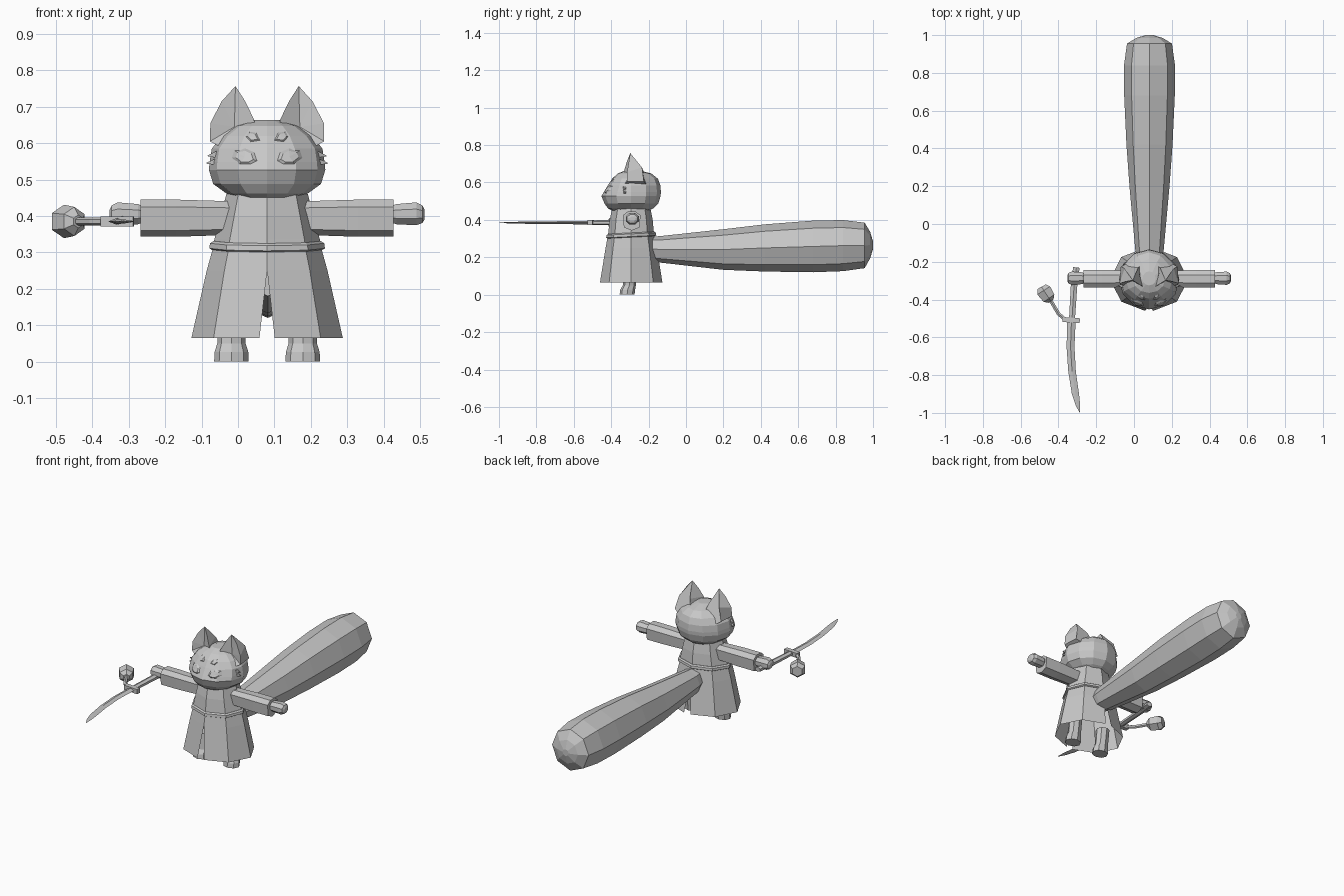
import bpy, bmesh, math
from mathutils import Vector
from mathutils.bvhtree import BVHTree

if "Cube" in bpy.data.objects:
    bpy.data.objects.remove(bpy.data.objects["Cube"])

CX, CY = 0.08, -0.293          # body axis
grey = bpy.data.materials.new("plain grey")
grey.diffuse_color = (0.57, 0.57, 0.57, 1)
grey.use_nodes = True
grey.node_tree.nodes["Principled BSDF"].inputs["Base Color"].default_value = grey.diffuse_color


def finish(name, bm, recalc=True):
    bmesh.ops.remove_doubles(bm, verts=bm.verts[:], dist=0.0004)
    if recalc:
        bmesh.ops.recalc_face_normals(bm, faces=bm.faces[:])
    me = bpy.data.meshes.new(name)
    bm.to_mesh(me)
    bm.free()
    me.materials.append(grey)
    ob = bpy.data.objects.new(name, me)
    bpy.context.collection.objects.link(ob)
    return ob


def loft(name, rings, cap=True, closed=False):
    """Skin a list of rings that have equal point counts."""
    bm = bmesh.new()
    vs = [[bm.verts.new(p) for p in r] for r in rings]
    n = len(vs[0])
    pairs = list(zip(vs, vs[1:])) + ([(vs[-1], vs[0])] if closed else [])
    for a, b in pairs:
        for i in range(n):
            j = (i + 1) % n
            bm.faces.new((a[i], a[j], b[j], b[i]))
    if cap and not closed:
        bm.faces.new(vs[0])
        bm.faces.new(vs[-1])
    return finish(name, bm)


def oval(z, rx, yf, yb, n=8, cx=CX, cy=CY):
    """Horizontal ring, vertices on the axes, separate front and back depth."""
    pts = []
    for i in range(n):
        a = 2 * math.pi * i / n
        c = math.cos(a)
        y = cy + c * ((cy - yf) * -1 if c > 0 else (cy - yb))
        pts.append((cx + rx * math.sin(a), y, z))
    return pts


def tube(name, path, radii, n=6, squash=1.0):
    """Straight-ish tube through points, with a radius at each."""
    path = [Vector(p) for p in path]
    rings = []
    for i, p in enumerate(path):
        d = (path[min(i + 1, len(path) - 1)] - path[max(i - 1, 0)]).normalized()
        u = d.cross(Vector((0, 0, 1))).normalized()
        v = u.cross(d)
        rings.append([p + radii[i] * (u * math.cos(t) + v * squash * math.sin(t))
                      for t in (2 * math.pi * (k + 0.5) / n for k in range(n))])
    return loft(name, rings)


# Skirt of the robe: open octagon, slit at front and back
bm = bmesh.new()
for s in (1, -1):
    rows = []
    for z, rx, ry, gap in ((0.315, 0.148, 0.125, 0), (0.25, 0.166, 0.137, 0), (0.065, 0.208, 0.167, 0.021)):
        row = []
        for k in range(5):
            a = math.pi * k / 4
            x = gap if k in (0, 4) else rx * math.sin(a)
            row.append(bm.verts.new((CX + s * x, CY - ry * math.cos(a), z)))
        rows.append(row)
    for a, b in zip(rows, rows[1:]):
        for k in range(4):
            bm.faces.new((a[k], a[k + 1], b[k + 1], b[k]))
finish("robe_skirt", bm)

# Upper robe
loft("robe_top", [oval(0.312, 0.15, -0.418, -0.168), oval(0.335, 0.145, -0.415, -0.172),
                  oval(0.40, 0.128, -0.408, -0.178), oval(0.46, 0.112, -0.395, -0.19)])

# Belt, slightly lower at the front
def belt_ring(z, g):
    return [(x, y, zz + 0.05 * (y - CY)) for x, y, zz in oval(z, 0.152 + g, -0.42 - g, -0.166 + g)]
loft("belt", [belt_ring(0.307, 0), belt_ring(0.311, 0.007), belt_ring(0.325, 0.005), belt_ring(0.331, -0.004)])

# Sleeves, hands, legs
section = ((-0.337, 0.425), (-0.312, 0.445), (-0.27, 0.445), (-0.243, 0.425),
           (-0.248, 0.36), (-0.29, 0.343), (-0.332, 0.36))
for s, side in ((-1, "right"), (1, "left")):
    def arm(d, k):
        return [(CX + s * d, -0.29 + (y + 0.29) * k, 0.397 + (z - 0.397) * k) for y, z in section]
    loft(side + "_sleeve", [arm(0.06, 0.88), arm(0.12, 0.92), arm(0.25, 1.0), arm(0.348, 1.0)])

    def hand_ring(d, ry, rz, zc):
        return [(CX + s * d, -0.287 + ry * math.cos(t), zc + rz * math.sin(t))
                for t in (math.pi * (k + 0.5) / 4 for k in range(8))]
    loft(side + "_hand", [hand_ring(0.335, 0.024, 0.022, 0.405), hand_ring(0.355, 0.034, 0.03, 0.405),
                          hand_ring(0.41, 0.038, 0.034, 0.406), hand_ring(0.427, 0.03, 0.026, 0.405),
                          hand_ring(0.433, 0.018, 0.014, 0.404)])

    def foot(z, rx, yf, yb):
        return oval(z, rx * 1.08, yf, yb, 8, CX + s * 0.098, (yf + yb) / 2)
    loft(side + "_leg", [foot(0, 0.044, -0.355, -0.275), foot(0.026, 0.043, -0.352, -0.272),
                         foot(0.05, 0.036, -0.338, -0.268), foot(0.14, 0.036, -0.33, -0.255)])

# Head with muzzle scarf bands
head = loft("head", [oval(*r, n=12) for r in (
    (0.448, 0.082, -0.39, -0.20), (0.462, 0.112, -0.418, -0.175), (0.488, 0.148, -0.436, -0.148),
    (0.527, 0.16, -0.452, -0.136), (0.548, 0.158, -0.44, -0.134), (0.585, 0.152, -0.418, -0.137),
    (0.62, 0.125, -0.395, -0.15), (0.648, 0.085, -0.365, -0.185), (0.664, 0.035, -0.325, -0.25))])
tree = BVHTree.FromObject(head, bpy.context.evaluated_depsgraph_get())


def plate(name, outline, lift):
    """Thin face detail laid on the front of the head."""
    def snap(x, z, up):
        hit = tree.ray_cast(Vector((x, -1, z)), Vector((0, 1, 0)))[0]
        return (x, (hit.y if hit else CY) - up, z)
    bm = bmesh.new()
    n = len(outline)
    mx, mz = (sum(p[i] for p in outline) / n for i in (0, 1))
    c = bm.verts.new(snap(mx, mz, lift))
    mid = [bm.verts.new(snap(mx + (x - mx) * 0.7, mz + (z - mz) * 0.7, lift)) for x, z in outline]
    rim = [bm.verts.new(snap(x, z, 0.001)) for x, z in outline]
    for i in range(n):
        j = (i + 1) % n
        bm.faces.new((c, mid[i], mid[j]))
        bm.faces.new((mid[i], rim[i], rim[j], mid[j]))
    finish(name, bm)


eye = ((0.028, 0.552), (0.036, 0.575), (0.06, 0.586), (0.09, 0.58), (0.097, 0.56), (0.075, 0.543), (0.045, 0.543))
brow = ((0.02, 0.608), (0.03, 0.628), (0.05, 0.632), (0.058, 0.618), (0.045, 0.604))
for s, side in ((-1, "right"), (1, "left")):
    plate(side + "_eye", [(CX + s * x, z) for x, z in eye], 0.008)
    plate(side + "_brow_spot", [(CX + s * x, z) for x, z in brow], 0.006)

    # Cheek tufts
    for k, (z, tip) in enumerate(((0.565, 0.163), (0.545, 0.166))):
        tube(f"{side}_cheek_tuft_{k}", [(CX + s * 0.125, -0.33, z + 0.006), (CX + s * tip, -0.325, z)],
             [0.018, 0.002], 4)

    # Ear: hollowed front, bulging back
    bm = bmesh.new()
    def v(x, y, z):
        return bm.verts.new((CX + s * x, y, z))
    rim = [v(*p) for p in ((0.10, -0.345, 0.575), (0.03, -0.335, 0.625), (0.036, -0.33, 0.665), (0.06, -0.315, 0.715),
                           (0.087, -0.298, 0.757), (0.125, -0.305, 0.715), (0.156, -0.315, 0.655),
                           (0.157, -0.315, 0.605))]
    inner = v(0.09, -0.30, 0.645)
    back = [v(0.10, -0.2, 0.575), v(0.045, -0.215, 0.63), v(0.06, -0.235, 0.68), v(0.087, -0.298, 0.757),
            v(0.13, -0.235, 0.68), v(0.15, -0.225, 0.605)]
    link = (0, 1, 2, 3, 3, 3, 4, 5)
    for i in range(8):
        j = (i + 1) % 8
        bm.faces.new((inner, rim[i], rim[j]))
        a, b = back[link[i]], back[link[j]]
        bm.faces.new((rim[i], rim[j], b) if a is b else (rim[i], rim[j], b, a))
    bm.faces.new(back)
    finish(side + "_ear", bm)

# Tail: long octagonal club
tail = ((-0.2, 0.06, 0.31, 0.18), (-0.14, 0.075, 0.313, 0.172), (0.2, 0.106, 0.35, 0.133), (0.42, 0.122, 0.376, 0.124),
        (0.68, 0.134, 0.396, 0.12), (0.84, 0.135, 0.399, 0.126), (0.955, 0.119, 0.385, 0.142),
        (0.985, 0.07, 0.335, 0.195), (1.0, 0.02, 0.285, 0.245))
loft("tail", [[(CX + 0.002 + rx * math.cos(math.pi * k / 4), y, (t + b) / 2 + (t - b) / 2 * math.sin(math.pi * k / 4))
               for k in range(8)] for y, rx, t, b in tail])

# Curved sword: lens-shaped blade, guard and grip
blade = ((-0.51, -0.331, 0.022, 0.009), (-0.65, -0.336, 0.021, 0.008), (-0.78, -0.328, 0.02, 0.007),
         (-0.9, -0.31, 0.019, 0.005), (-0.96, -0.297, 0.012, 0.003), (-0.997, -0.287, 0.002, 0.001))
loft("sword_blade", [[(x - w, y, 0.385), (x, y, 0.385 + h), (x + w, y, 0.385), (x, y, 0.385 - h)]
                     for y, x, w, h in blade])
tube("sword_grip", [(-0.305, -0.23, 0.387), (-0.317, -0.32, 0.386), (-0.329, -0.515, 0.385)],
     [0.02, 0.02, 0.018], 6, 0.7)
tube("sword_guard", [(-0.333, -0.522, 0.385), (-0.331, -0.496, 0.385)], [0.064, 0.064], 4, 0.3)

# Hanging charm on the guard
tube("charm_cord", [(-0.36, -0.51, 0.385), (-0.40, -0.475, 0.385), (-0.45, -0.39, 0.385)],
     [0.011, 0.011, 0.011], 6)
tube("charm_bead", [(-0.439, -0.408, 0.385), (-0.45, -0.393, 0.385), (-0.478, -0.352, 0.385), (-0.489, -0.332, 0.385)],
     [0.018, 0.04, 0.046, 0.03], 6)
